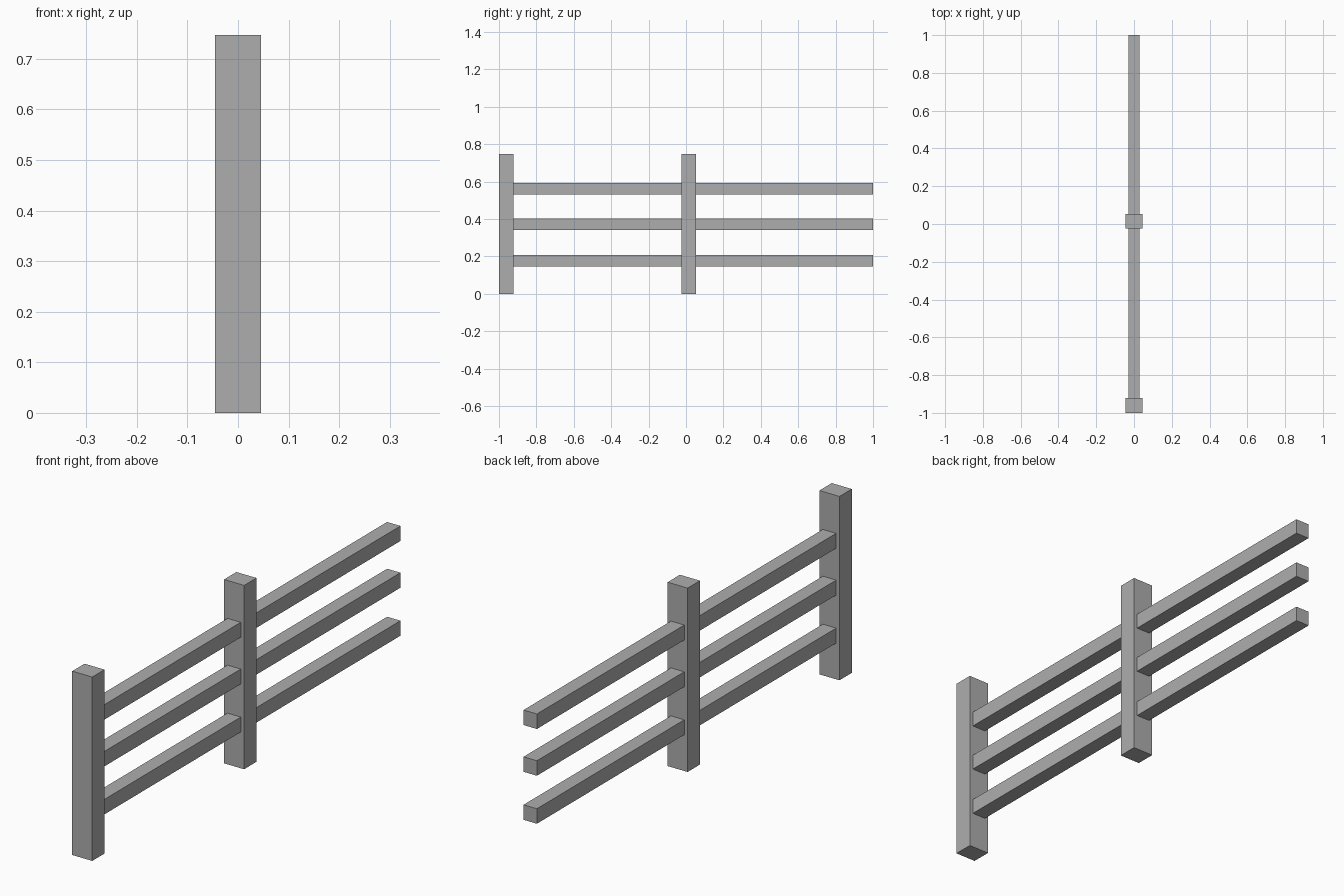
import bpy

cube = bpy.data.objects.get("Cube")
if cube:
    bpy.data.objects.remove(cube, do_unlink=True)

# Single flat grey for the whole fence
grey = bpy.data.materials.new("fence_grey")
grey.use_nodes = True
colour = (0.42, 0.42, 0.42, 1)
grey.diffuse_color = colour
grey.node_tree.nodes["Principled BSDF"].inputs["Base Color"].default_value = colour


def box(name, half_width, y_range, z_range):
    """Box centred on x = 0, spanning the given y and z ranges."""
    (y0, y1), (z0, z1) = y_range, z_range
    bpy.ops.mesh.primitive_cube_add(size=1, location=(0, (y0 + y1) / 2, (z0 + z1) / 2))
    part = bpy.context.object
    part.name = name
    part.scale = (half_width * 2, y1 - y0, z1 - z0)
    bpy.ops.object.transform_apply(location=False, rotation=False, scale=True)
    part.data.materials.append(grey)


POST_DEPTH = 0.079
RAIL_HEIGHT = 0.061
RAIL_BOTTOMS = {"lower": 0.147, "middle": 0.342, "upper": 0.532}
SECTIONS = {"front": (-1.0, -0.025), "back": (-0.025, 1.0)}

# Each section is one post with three rails running back from it
for section, (start, end) in SECTIONS.items():
    post_back = start + POST_DEPTH
    box(f"{section}_post", 0.045, (start, post_back), (0, 0.747))
    for level, bottom in RAIL_BOTTOMS.items():
        box(f"{section}_{level}_rail", 0.03, (post_back, end), (bottom, bottom + RAIL_HEIGHT))
